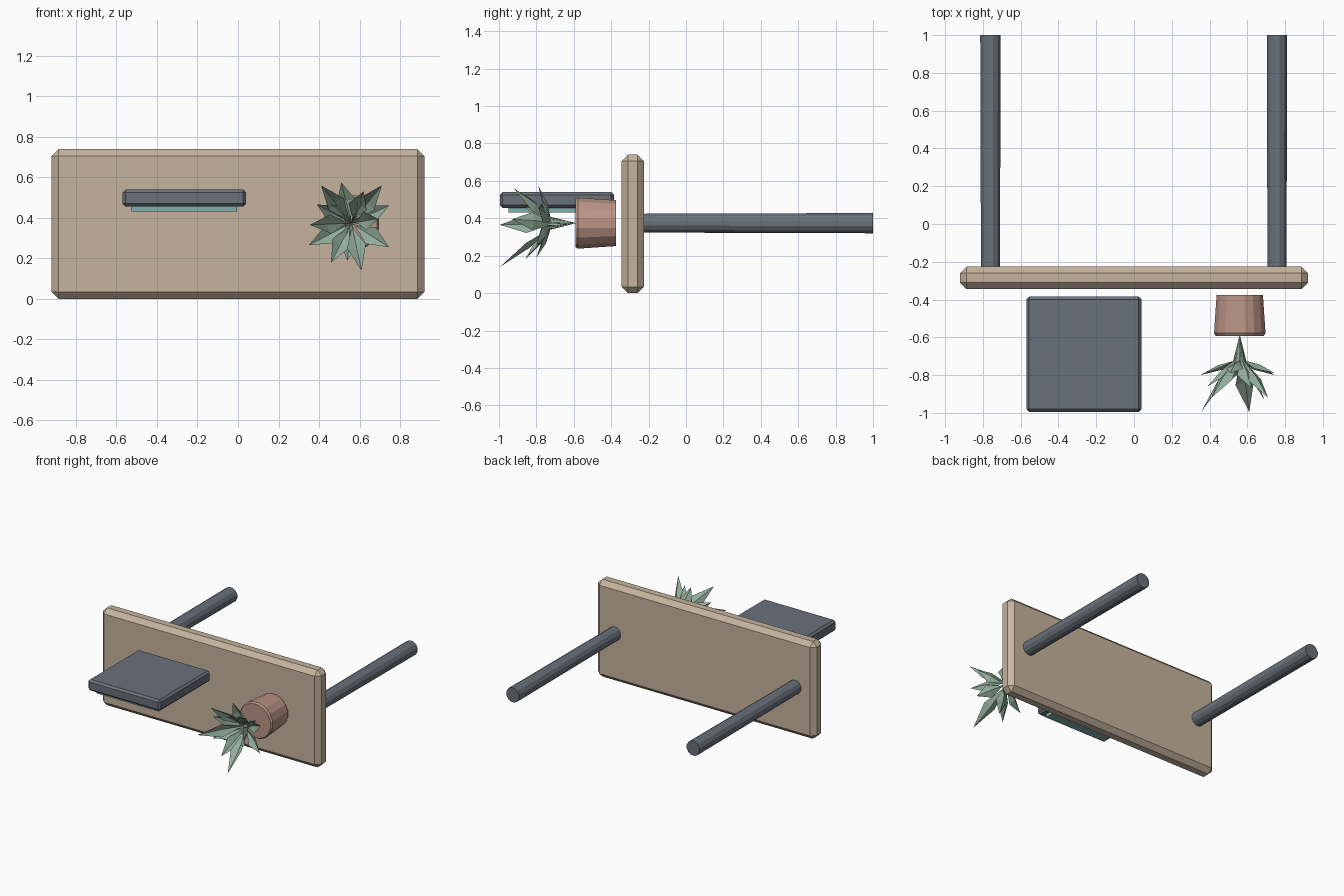
import bpy, bmesh, math
from mathutils import Vector, Matrix

default = bpy.data.objects.get("Cube")
if default:
    bpy.data.objects.remove(default)


def material(name, rgb):
    mat = bpy.data.materials.new(name)
    mat.use_nodes = True
    mat.diffuse_color = (*rgb, 1)
    node = next(n for n in mat.node_tree.nodes if n.type == "BSDF_PRINCIPLED")
    node.inputs["Base Color"].default_value = (*rgb, 1)
    return mat


wood = material("pale wood", (0.56, 0.45, 0.34))
slate = material("slate grey", (0.14, 0.165, 0.195))
glass = material("teal glass", (0.22, 0.43, 0.42))
clay = material("pink clay", (0.50, 0.30, 0.24))
leaf_green = material("leaf green", (0.29, 0.42, 0.33))


def finish(name, bm, mat):
    mesh = bpy.data.meshes.new(name)
    bm.to_mesh(mesh)
    bm.free()
    mesh.materials.append(mat)
    obj = bpy.data.objects.new(name, mesh)
    bpy.context.collection.objects.link(obj)
    return obj


def box(name, low, high, mat, bevel=0):
    """Box between two corners with a one-step chamfer."""
    low, high = Vector(low), Vector(high)
    bm = bmesh.new()
    bmesh.ops.create_cube(bm, size=1)
    bmesh.ops.scale(bm, vec=high - low, verts=bm.verts)
    bmesh.ops.translate(bm, vec=(low + high) / 2, verts=bm.verts)
    if bevel:
        bmesh.ops.bevel(bm, geom=bm.edges[:], offset=bevel, segments=1,
                        affect="EDGES", profile=0.5)
    return finish(name, bm, mat)


def lathe(name, x, z, profile, sides, mat):
    """Closed solid turned about a line along y; profile holds (y, radius)."""
    bm = bmesh.new()
    rings = []
    for y, r in profile:
        angles = [math.tau * (i + 0.5) / sides for i in range(sides)]
        rings.append([bm.verts.new((x + r * math.cos(a), y, z + r * math.sin(a)))
                      for a in angles])
    for a, b in zip(rings, rings[1:]):
        for i in range(sides):
            j = (i + 1) % sides
            bm.faces.new((a[i], a[j], b[j], b[i]))
    bm.faces.new(rings[0])
    bm.faces.new(rings[-1])
    bmesh.ops.recalc_face_normals(bm, faces=bm.faces)
    return finish(name, bm, mat)


# Desk top standing on its long edge, with two legs pointing back
box("desk_top", (-0.92, -0.345, 0), (0.92, -0.225, 0.74), wood, 0.034)
for side, x in (("right", -0.76), ("left", 0.757)):
    lathe(side + "_leg", x, 0.374, [(-0.24, 0.052), (1, 0.056)], 12, slate)

# Monitor lying face down
box("monitor_body", (-0.57, -0.995, 0.455), (0.04, -0.385, 0.54), slate, 0.015)
box("monitor_screen", (-0.525, -0.95, 0.43), (-0.005, -0.43, 0.458), glass)

# Flower pot turned on its side
lathe("flower_pot", 0.56, 0.374,
      [(-0.375, 0.125), (-0.578, 0.139), (-0.592, 0.13)], 16, clay)

# Plant: each leaf is a thin stalk, then a folded kite blade ending at a tip
root = Vector((0.56, -0.585, 0.374))
tips = [(0.41, -0.92, 0.56), (0.51, -0.79, 0.575), (0.62, -0.87, 0.53),
        (0.71, -0.92, 0.56), (0.745, -0.79, 0.46), (0.69, -0.93, 0.395),
        (0.745, -0.80, 0.255), (0.61, -0.995, 0.14), (0.54, -0.80, 0.19),
        (0.46, -0.86, 0.18), (0.35, -0.80, 0.265), (0.355, -0.995, 0.365),
        (0.39, -0.86, 0.465)]
bm = bmesh.new()
for tip in map(Vector, tips):
    out = tip - root
    out.y = 0
    out.normalize()
    across = out.cross(Vector((0, 1, 0)))
    knee = root + out * 0.035 + Vector((0, -0.14, 0))
    along = tip - knee
    lift = along.cross(across).normalized()
    if lift.y > 0:
        lift = -lift
    middle = knee + along * 0.45
    start, base, rib, end = [bm.verts.new(p) for p in
                             (root, knee, middle - lift * 0.012, tip)]
    for s in (-1, 1):
        edge = bm.verts.new(middle + across * s * 0.048 + lift * 0.012)
        stalk = bm.verts.new(knee + across * s * 0.007 + lift * 0.003)
        faces = [(start, base, stalk), (base, rib, edge, stalk), (rib, end, edge)]
        for f in faces:
            bm.faces.new(f if s > 0 else f[::-1])
finish("plant_leaves", bm, leaf_green)
